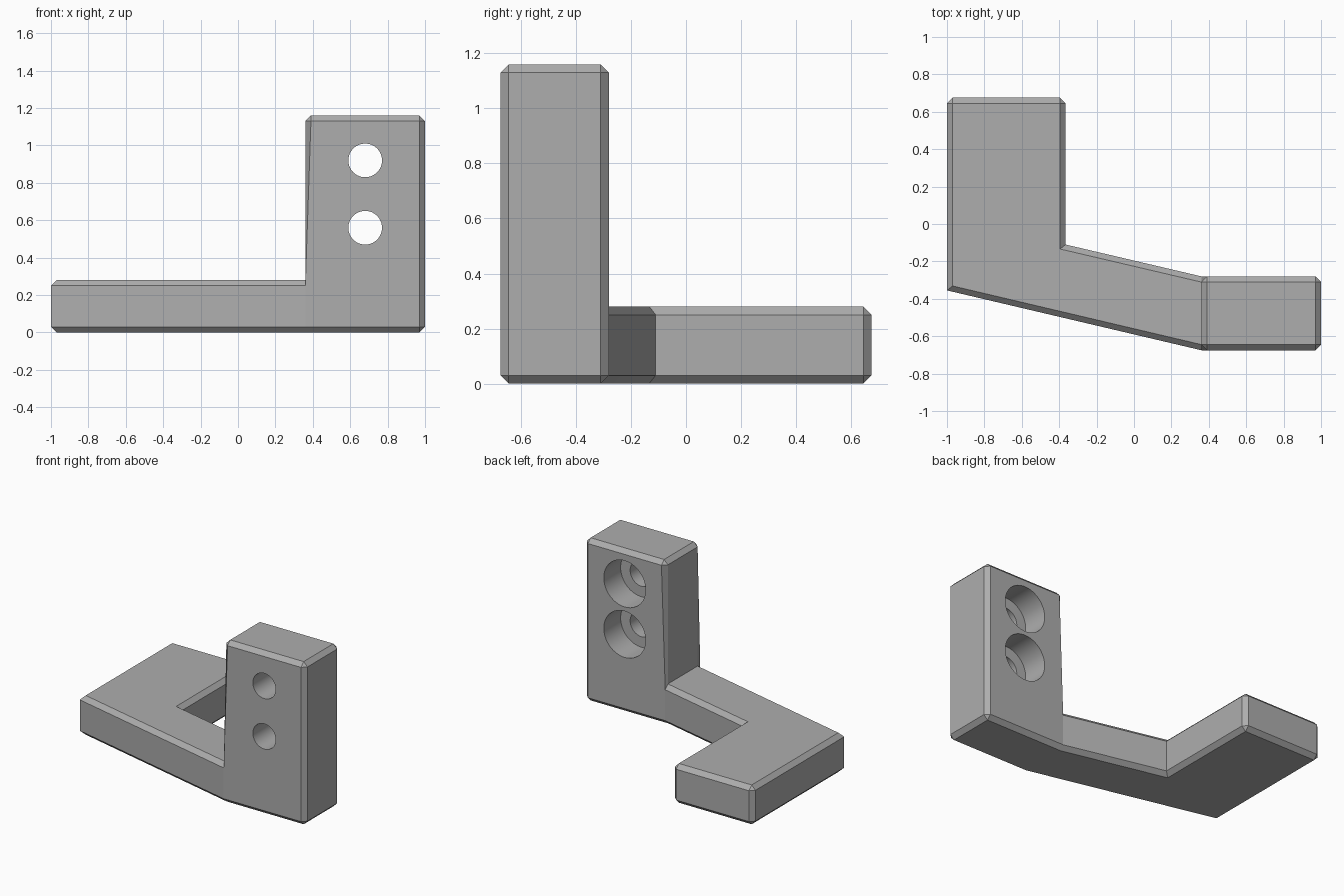
import bpy
import bmesh
from math import pi
from mathutils import Matrix, Vector

cube = bpy.data.objects.get("Cube")
if cube:
    bpy.data.objects.remove(cube, do_unlink=True)

CHAMFER = 0.03
ARM_TOP, POST_TOP = 0.28, 1.16
POST_X, FRONT_Y, POST_BACK = 0.36, -0.675, -0.28
HOLE_X, HOLE_HEIGHTS = 0.68, (0.56, 0.92)

grey = bpy.data.materials.new("plain grey")
grey.use_nodes = True
colour = (0.42, 0.42, 0.42, 1)
grey.diffuse_color = colour
grey.node_tree.nodes["Principled BSDF"].inputs["Base Color"].default_value = colour


def make_object(name, bm):
    mesh = bpy.data.meshes.new(name)
    bm.to_mesh(mesh)
    bm.free()
    mesh.materials.append(grey)
    obj = bpy.data.objects.new(name, mesh)
    bpy.context.collection.objects.link(obj)
    return obj


# Footprints, counter-clockwise: the post, then the arm and foot going round behind it
post_outline = [(POST_X, FRONT_Y), (1, FRONT_Y), (1, POST_BACK), (POST_X, POST_BACK)]
arm_outline = [(POST_X, POST_BACK), (-0.365, -0.11), (-0.365, 0.675),
               (-1, 0.675), (-1, -0.355), (POST_X, FRONT_Y)]

bm = bmesh.new()


def ring(outline, z):
    return [bm.verts.new((x, y, z)) for x, y in outline]


post_low, post_high = ring(post_outline, 0), ring(post_outline, POST_TOP)
arm_high = ring(arm_outline, ARM_TOP)
arm_low = [post_low[3]] + ring(arm_outline[1:-1], 0) + [post_low[0]]

# Arm and foot: top, walls and the shared underside
bm.faces.new(arm_high)
for i in range(len(arm_low) - 1):
    bm.faces.new((arm_low[i], arm_low[i + 1], arm_high[i + 1], arm_high[i]))
bm.faces.new(list(reversed(post_low + arm_low[1:-1])))

# Upright post: front, outer side, back, inner side and top
bm.faces.new((post_low[0], post_low[1], post_high[1], post_high[0], arm_high[-1]))
bm.faces.new((post_low[1], post_low[2], post_high[2], post_high[1]))
bm.faces.new((post_low[2], post_low[3], arm_high[0], post_high[3], post_high[2]))
bm.faces.new((arm_high[0], arm_high[-1], post_high[0], post_high[3]))
bm.faces.new(post_high)
bm.normal_update()


# Chamfer the convex edges, leaving the shallow bends and the front foot corner sharp
def is_chamfered(edge):
    middle = (edge.verts[0].co + edge.verts[1].co) / 2
    front_corner = middle.x < -0.99 and middle.y < -0.3
    return edge.calc_face_angle_signed() > 0.5 and not front_corner


bmesh.ops.bevel(bm, geom=[e for e in bm.edges if is_chamfered(e)], offset=CHAMFER,
                offset_type='OFFSET', segments=1, affect='EDGES',
                clamp_overlap=False, loop_slide=False)
bracket = make_object("bracket", bm)


# Through holes with wide counterbores at the back
def drill(name, radius, y_start, y_end, z):
    bm = bmesh.new()
    place = (Matrix.Translation(Vector((HOLE_X, (y_start + y_end) / 2, z)))
             @ Matrix.Rotation(pi / 2, 4, 'X'))
    bmesh.ops.create_cone(bm, cap_ends=True, segments=64, radius1=radius, radius2=radius,
                          depth=y_end - y_start, matrix=place)
    cutter = make_object(name, bm)
    cutter.hide_render = True
    cut = bracket.modifiers.new(name, 'BOOLEAN')
    cut.operation = 'DIFFERENCE'
    cut.solver = 'EXACT'
    cut.object = cutter
    bpy.ops.object.modifier_apply(modifier=name)
    bpy.data.objects.remove(cutter, do_unlink=True)


bpy.ops.object.select_all(action='DESELECT')
bracket.select_set(True)
bpy.context.view_layer.objects.active = bracket
for z in HOLE_HEIGHTS:
    drill("screw_hole", 0.09, FRONT_Y - 0.1, POST_BACK + 0.1, z)
    drill("counterbore", 0.165, POST_BACK - 0.19, POST_BACK + 0.1, z)
bpy.ops.object.shade_smooth_by_angle(angle=pi / 18)
